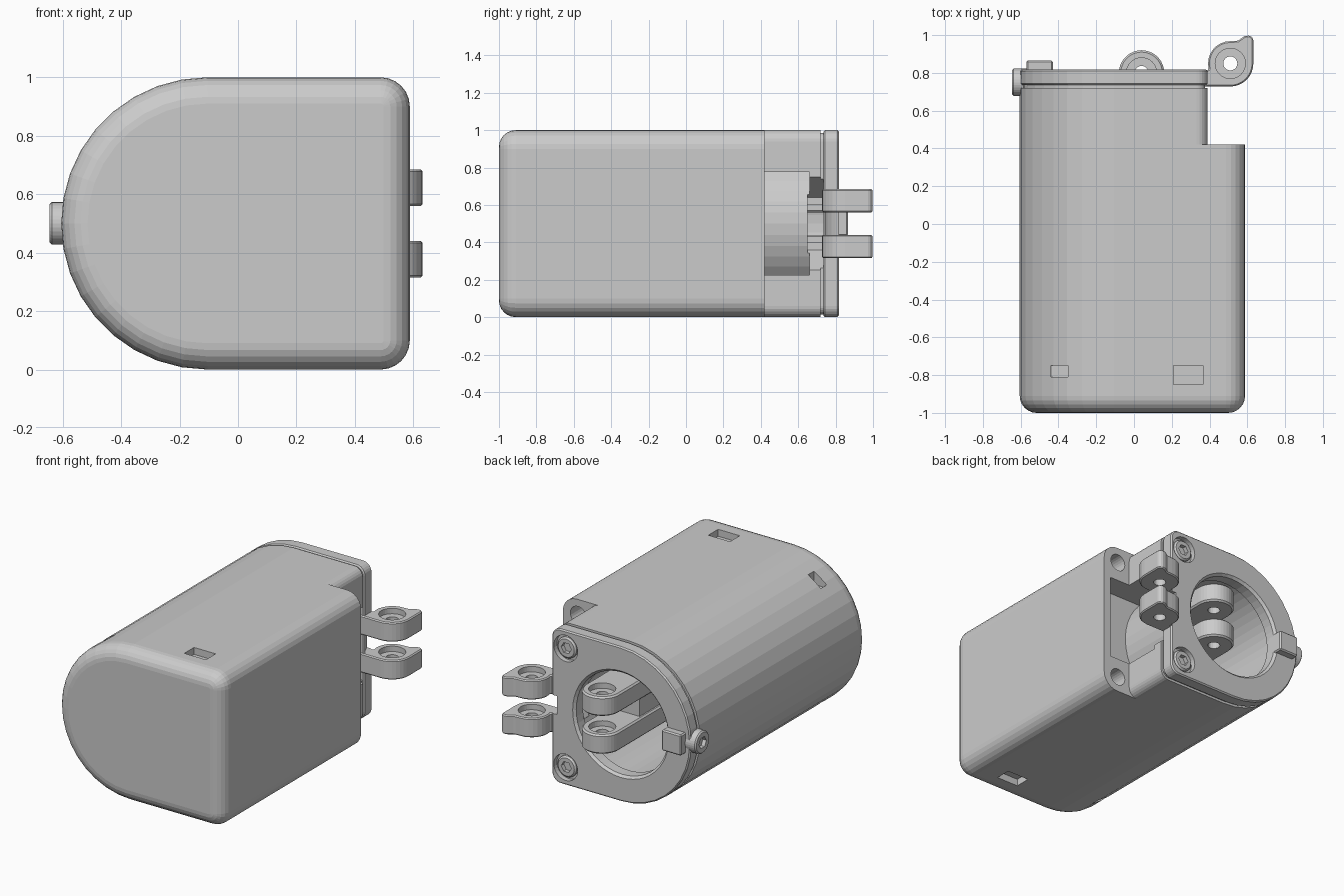
import bpy, bmesh
from math import sin, cos, pi, asin

cube = bpy.data.objects.get("Cube")
if cube:
    bpy.data.objects.remove(cube)

MID = 0.5            # height of the bore axis
BORE_X = -0.105      # sideways position of the bore axis
SHOULDER = 0.33
REAR_RIGHT = 0.39
REAR_CORNER = REAR_RIGHT - SHOULDER


def finish(name, bm):
    bmesh.ops.remove_doubles(bm, verts=bm.verts[:], dist=1e-5)
    bmesh.ops.recalc_face_normals(bm, faces=bm.faces[:])
    mesh = bpy.data.meshes.new(name)
    bm.to_mesh(mesh)
    bm.free()
    obj = bpy.data.objects.new(name, mesh)
    bpy.context.collection.objects.link(obj)
    return obj


def loft(name, rings):
    """Skin a list of equal-length rings of 3D points and cap both ends."""
    bm = bmesh.new()
    loops = [[bm.verts.new(p) for p in ring] for ring in rings]
    n = len(loops[0])
    for a, b in zip(loops, loops[1:]):
        for i in range(n):
            j = (i + 1) % n
            bm.faces.new((a[i], a[j], b[j], b[i]))
    bm.faces.new(loops[0])
    bm.faces.new(loops[-1])
    return finish(name, bm)


def prism(name, pts, lo, hi, axis):
    place = {"x": lambda u, v, h: (h, u, v),
             "y": lambda u, v, h: (u, h, v),
             "z": lambda u, v, h: (u, v, h)}[axis]
    return loft(name, [[place(u, v, h) for u, v in pts] for h in (lo, hi)])


def arc(cx, cy, r, start, end, n):
    return [(cx + r * cos(start + (end - start) * i / n),
             cy + r * sin(start + (end - start) * i / n)) for i in range(n + 1)]


def cylinder(name, cx, cy, r, lo, hi, axis, n=40):
    return prism(name, arc(cx, cy, r, 0, 2 * pi, n)[:-1], lo, hi, axis)


def box(name, x0, x1, y0, y1, z0, z1):
    return prism(name, [(x0, y0), (x1, y0), (x1, y1), (x0, y1)], z0, z1, "z")


def apply(obj, mod):
    bpy.context.view_layer.objects.active = obj
    bpy.ops.object.modifier_apply(modifier=mod.name)


def cut(obj, *cutters):
    for cutter in cutters:
        mod = obj.modifiers.new("cut", "BOOLEAN")
        mod.operation = "DIFFERENCE"
        mod.solver = "EXACT"
        mod.object = cutter
        apply(obj, mod)
        bpy.data.objects.remove(cutter)


def soften(obj, width):
    mod = obj.modifiers.new("soften", "BEVEL")
    mod.width = width
    mod.segments = 1
    mod.limit_method = "ANGLE"
    apply(obj, mod)


def shell_ring(y, right, corner, inset=0.0):
    """D-shaped section: half round on one side, rounded corners on the other."""
    r = corner - inset
    cx = right - corner
    pts = arc(BORE_X, MID, 0.5 - inset, pi / 2, 3 * pi / 2, 18)
    pts += [(SHOULDER, inset)]
    pts += arc(cx, corner, r, -pi / 2, 0, 6)
    pts += arc(cx, 1 - corner, r, 0, pi / 2, 6)
    pts += [(SHOULDER, 1 - inset)]
    return [(x, y, z) for x, z in pts]


# Housing: rounded front edge, stepped rear, narrow neck under the lid
ROUND = 0.09
rings = []
for i in range(7):
    t = i / 6 * pi / 2
    rings.append(shell_ring(-1 + ROUND * (1 - cos(t)), 0.588, 0.1, ROUND * (1 - sin(t))))
rings += [shell_ring(0.42, 0.588, 0.1),
          shell_ring(0.42, REAR_RIGHT, REAR_CORNER),
          shell_ring(0.72, REAR_RIGHT, REAR_CORNER),
          shell_ring(0.72, REAR_RIGHT, REAR_CORNER, 0.015),
          shell_ring(0.74, REAR_RIGHT, REAR_CORNER, 0.015)]
housing = loft("housing", rings)

# Bore, and the side pocket that wraps around its tube wall
cut(housing, cylinder("bore_cutter", BORE_X, MID, 0.36, 0.05, 0.8, "y", 48))
a = asin(0.275 / 0.4)
pocket = arc(BORE_X, MID, 0.4, -a, a, 10) + [(0.54, 0.775), (0.54, 0.225)]
cut(housing, prism("pocket_cutter", pocket, 0.27, 0.66, "y"))
flare = [(0.24, 0.36), (0.42, 0.23), (0.42, 0.77), (0.24, 0.64)]
cut(housing, prism("flare_cutter", flare, 0.65, 0.76, "y"))

# Screw holes in the step and latch slots, above and below
for s in (-1, 1):
    cut(housing, cylinder("hole_cutter", 0.48, MID + s * 0.4, 0.055, 0.2, 0.45, "y", 24))
    for x0, x1, y0, depth in ((0.21, 0.365, -0.85, 0.455), (-0.44, -0.35, -0.81, 0.35)):
        z0, z1 = sorted((MID + s * depth, MID + s * 0.6))
        cut(housing, box("slot_cutter", x0, x1, y0, -0.75, z0, z1))

# Lid plate with chamfered edges and a round opening
lid = loft("lid", [shell_ring(y, REAR_RIGHT, REAR_CORNER, inset) for y, inset in
                   ((0.735, 0.008), (0.743, 0), (0.809, 0), (0.817, 0.008))])
cut(lid, cylinder("opening_cutter", BORE_X, MID, 0.33, 0.6, 0.9, "y", 48))
opening_rim = loft("rim_cutter", [[(x, y, z) for x, z in arc(BORE_X, MID, r, 0, 2 * pi, 48)[:-1]]
                                  for y, r in ((0.797, 0.325), (0.837, 0.365))])
cut(lid, opening_rim)
PIN_X, PIN_Y = 0.51, 0.85
cut(lid, cylinder("notch_cutter", PIN_X, PIN_Y, 0.16, 0.44, 0.56, "z"))

# Lid screws with hexagonal sockets
for s, label in ((-1, "lower"), (1, "upper")):
    z = MID + s * 0.385
    cut(lid, cylinder("sink_cutter", 0.29, z, 0.085, 0.785, 0.9, "y", 32))
    screw = cylinder(label + "_screw", 0.29, z, 0.068, 0.77, 0.812, "y", 32)
    soften(screw, 0.01)
    cut(screw, cylinder("socket_cutter", 0.29, z, 0.036, 0.785, 0.9, "y", 6))

# Hinge arms and the inner fork share the same two levels
arm = [(0.35, 0.728), (0.5, 0.728)]
arm += arc(PIN_X, PIN_Y, 0.122, -pi / 2, 0, 8)
arm += [(0.632, 0.98), (0.615, 0.998), (0.585, 0.995), (0.55, 0.97)]
arm += arc(PIN_X, PIN_Y, 0.118, pi / 2, 1.08 * pi, 8)
arm += [(0.385, 0.812), (0.35, 0.812)]
FORK_X, FORK_Y = 0.04, 0.8
prong = [(FORK_X - 0.12, 0.03), (FORK_X + 0.12, 0.03)] + arc(FORK_X, FORK_Y, 0.12, 0, pi, 18)
for z0, z1, label in ((0.315, 0.44, "lower"), (0.56, 0.685, "upper")):
    for name, outline, px, py in (("hinge_arm", arm, PIN_X, PIN_Y),
                                  ("fork_prong", prong, FORK_X, FORK_Y)):
        part = prism(label + "_" + name, outline, z0, z1, "z")
        soften(part, 0.01)
        cut(part, cylinder("pin_cutter", px, py, 0.037, z0 - 0.1, z1 + 0.1, "z", 24),
            cylinder("counterbore_cutter", px, py, 0.08, z1 - 0.035, z1 + 0.1, "z", 32))
box("fork_web", FORK_X - 0.1, FORK_X + 0.1, 0.03, 0.56, 0.43, 0.57)

# Side screw and the latch block beside it
side_screw = cylinder("side_screw", 0.75, MID, 0.073, -0.645, -0.56, "x", 32)
soften(side_screw, 0.008)
cut(side_screw, cylinder("side_socket_cutter", 0.75, MID, 0.038, -0.7, -0.62, "x", 6))
latch = box("latch_block", -0.57, -0.43, 0.75, 0.866, 0.435, 0.57)
soften(latch, 0.008)
